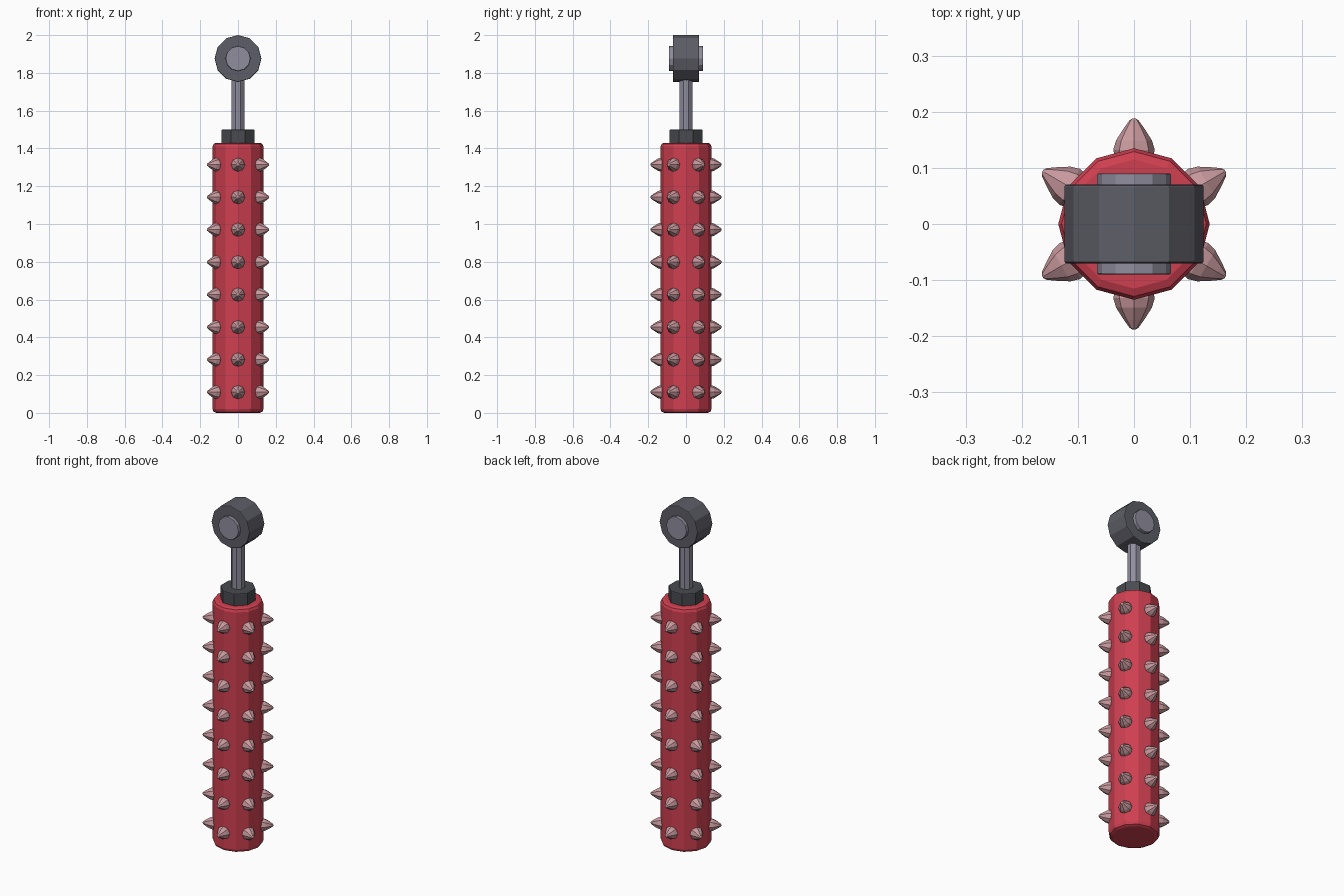
import bpy, bmesh
from math import pi, sin, cos
from mathutils import Matrix

cube = bpy.data.objects.get("Cube")
if cube:
    bpy.data.objects.remove(cube, do_unlink=True)


def material(name, rgb):
    m = bpy.data.materials.new(name)
    m.use_nodes = True
    colour = (*rgb, 1)
    m.diffuse_color = colour
    m.node_tree.nodes["Principled BSDF"].inputs["Base Color"].default_value = colour
    return m


red = material("red", (0.62, 0.05, 0.08))
pink = material("dusty pink", (0.58, 0.32, 0.34))
grey = material("dark grey", (0.11, 0.11, 0.135))
steel = material("light steel", (0.28, 0.27, 0.34))
slate = material("slate", (0.065, 0.07, 0.08))


def lathe(bm, profile, sides, matrix=Matrix(), turn=0.0):
    """Revolve (radius, height) points about z into a capped solid."""
    rings = []
    for r, h in profile:
        angles = [turn + 2 * pi * i / sides for i in range(sides)]
        rings.append([bm.verts.new(matrix @ Matrix.Translation((r * cos(a), r * sin(a), h)).translation)
                      for a in angles])
    for low, high in zip(rings, rings[1:]):
        for i in range(sides):
            j = (i + 1) % sides
            bm.faces.new((low[i], low[j], high[j], high[i]))
    bm.faces.new(rings[0][::-1])
    bm.faces.new(rings[-1])


def finish(name, bm, mat):
    mesh = bpy.data.meshes.new(name)
    bm.to_mesh(mesh)
    bm.free()
    mesh.materials.append(mat)
    obj = bpy.data.objects.new(name, mesh)
    bpy.context.collection.objects.link(obj)
    return obj


def solid(name, profile, sides, mat, matrix=Matrix(), turn=0.0):
    bm = bmesh.new()
    lathe(bm, profile, sides, matrix, turn)
    return finish(name, bm, mat)


def barrel(radius, low, high, edge):
    """Profile of a cylinder with softened rims."""
    k = 0.3 * edge
    return [(radius - edge, low), (radius - k, low + k), (radius, low + edge),
            (radius, high - edge), (radius - k, high - k), (radius - edge, high)]


# Grip, collar and rod
solid("grip", barrel(0.135, 0.0, 1.43, 0.02), 12, red)
solid("collar", barrel(0.095, 1.42, 1.5, 0.005), 8, slate, turn=pi / 8)
solid("rod", [(0.037, 1.45), (0.037, 1.8)], 8, steel, turn=pi / 8)

# Eye and pin, lying front to back
across = Matrix.Translation((0, 0, 1.876)) @ Matrix.Rotation(pi / 2, 4, "X")
solid("eye", barrel(0.124, -0.07, 0.07, 0.004), 12, grey, across)
solid("pin", barrel(0.066, -0.09, 0.09, 0.003), 12, steel, across)

# Rows of blunt spikes around the grip
spike = [(0.031, 0.105), (0.037, 0.132), (0.032, 0.149),
         (0.018, 0.171), (0.008, 0.185), (0.003, 0.188)]
bm = bmesh.new()
for row in range(8):
    for column in range(6):
        place = (Matrix.Translation((0, 0, 0.11 + 0.172 * row))
                 @ Matrix.Rotation(pi / 6 + column * pi / 3, 4, "Z")
                 @ Matrix.Rotation(pi / 2, 4, "Y"))
        lathe(bm, spike, 8, place)
finish("spikes", bm, pink)
